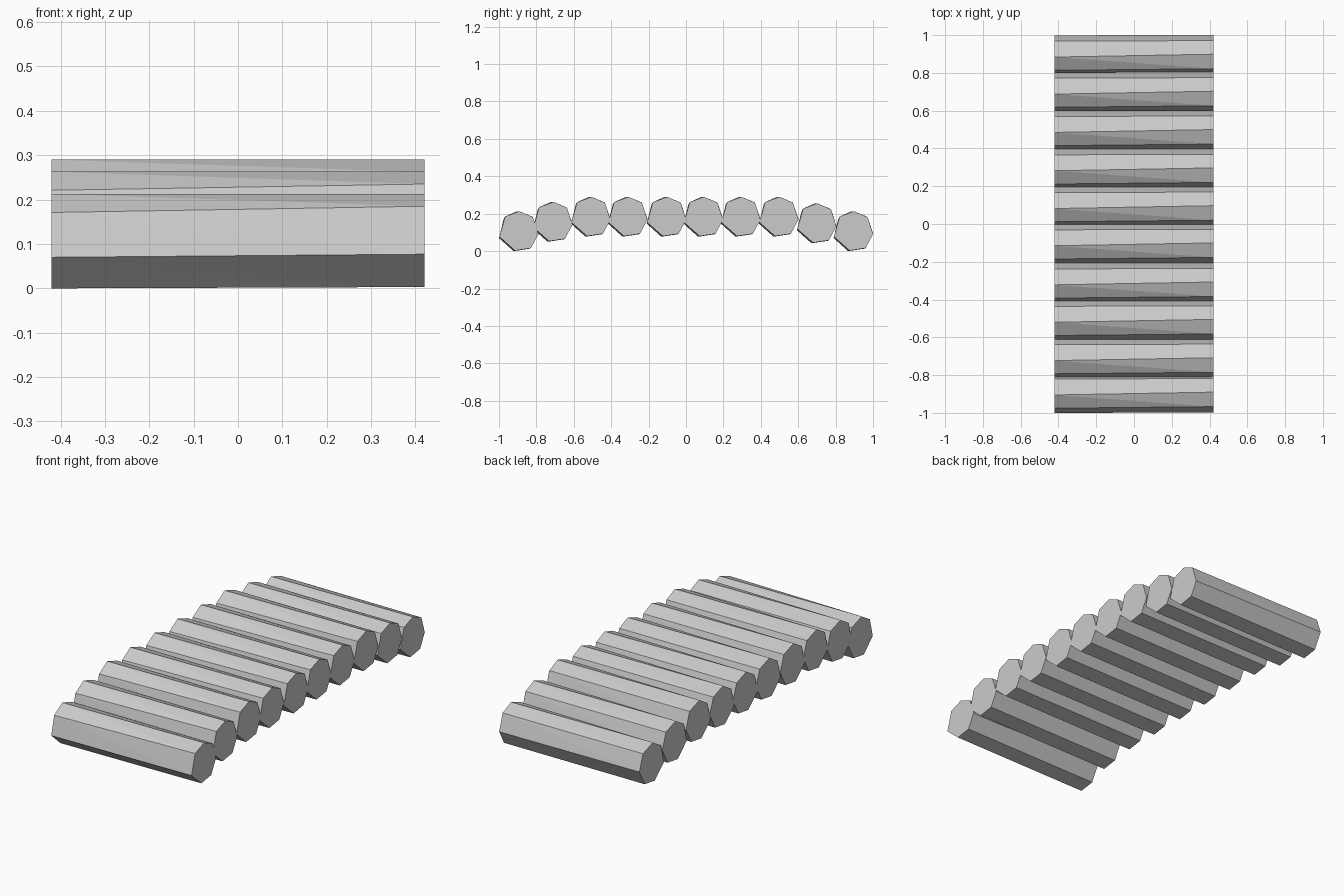
import bpy, bmesh

if "Cube" in bpy.data.objects:
    bpy.data.objects.remove(bpy.data.objects["Cube"])

HALF = 0.42
# Rough seven-sided log section (y, z) at each end, slightly twisted
LEFT = [(-.905, .213), (-.975, .171), (-1.0, .070), (-.922, .0), (-.836, .013), (-.790, .097), (-.821, .184)]
RIGHT = [(-.890, .213), (-.967, .185), (-.998, .077), (-.914, .003), (-.829, .016), (-.789, .091), (-.818, .182)]

# Offset of each log along the bridge and its lift in the arch
Y_OFF = [0, .182, .385, .583, .79, .987, 1.187, 1.39, 1.593, 1.789]
Z_OFF = [0, .050, .077, .077, .077, .077, .077, .077, .042, 0]


def make_log_mesh():
    bm = bmesh.new()
    a = [bm.verts.new((-HALF, y, z)) for y, z in LEFT]
    b = [bm.verts.new((HALF, y, z)) for y, z in RIGHT]
    bm.faces.new(a)
    bm.faces.new(b)
    n = len(a)
    for i in range(n):
        j = (i + 1) % n
        # bark strip, split along the twist
        bm.faces.new((a[i], a[j], b[j]))
        bm.faces.new((a[i], b[j], b[i]))
    bmesh.ops.recalc_face_normals(bm, faces=bm.faces)
    mesh = bpy.data.meshes.new("log")
    bm.to_mesh(mesh)
    bm.free()
    return mesh


# Row of identical logs forming the arched bridge deck
log_mesh = make_log_mesh()
for i, (y, z) in enumerate(zip(Y_OFF, Z_OFF)):
    log = bpy.data.objects.new(f"bridge_log_{i + 1}", log_mesh)
    log.location = (0, y, z)
    bpy.context.collection.objects.link(log)
